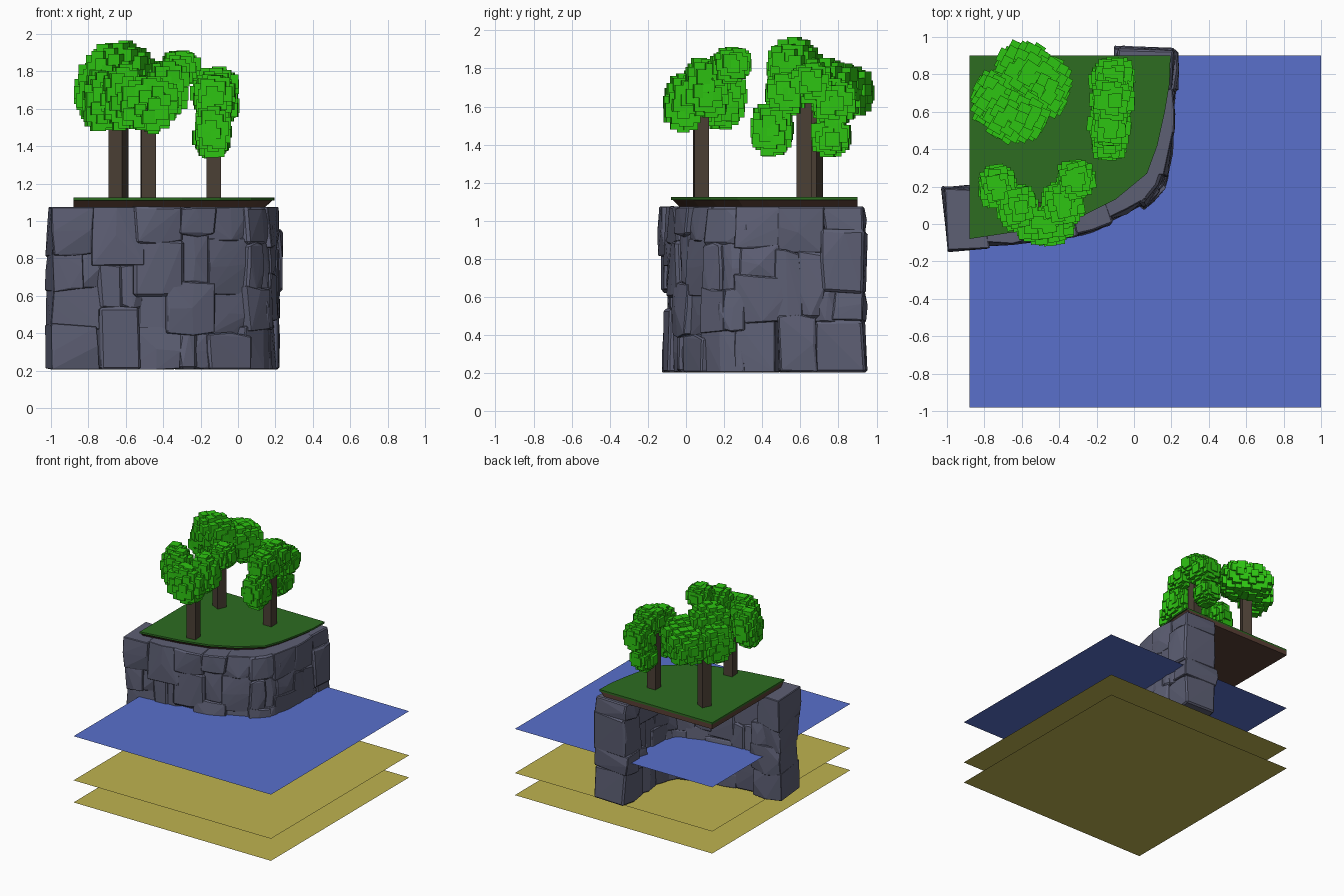
import bpy, bmesh, math, random
from mathutils import Vector, Matrix

if "Cube" in bpy.data.objects:
    bpy.data.objects.remove(bpy.data.objects["Cube"])

random.seed(11)
R = random.uniform

def mat(name, rgb):
    m = bpy.data.materials.new(name)
    m.diffuse_color = (*rgb, 1)
    m.use_nodes = True
    m.node_tree.nodes["Principled BSDF"].inputs["Base Color"].default_value = m.diffuse_color
    return m

LEAF = mat("leaf_green", (0.027, 0.56, 0.006))
GRASS = mat("grass_green", (0.026, 0.15, 0.015))
WATER = mat("water_blue", (0.1, 0.16, 0.6))
SAND = mat("sand", (0.52, 0.45, 0.08))
ROCK = mat("rock_grey", (0.11, 0.115, 0.175))
BARK = mat("bark", (0.07, 0.05, 0.035))
SOIL = mat("soil", (0.1, 0.05, 0.035))

def finish(bm, name, m):
    me = bpy.data.meshes.new(name)
    bm.to_mesh(me)
    bm.free()
    me.materials.append(m)
    ob = bpy.data.objects.new(name, me)
    bpy.context.collection.objects.link(ob)
    return ob

# Flat sheets: sea bed, sand and water
def sheet(name, z, m):
    bm = bmesh.new()
    bm.faces.new([bm.verts.new((x, y, z)) for x, y in
                  ((-.88, -.98), (1, -.98), (1, .9), (-.88, .9))])
    finish(bm, name, m)

sheet("sea_bed", 0, SAND)
sheet("sand_layer", .19, SAND)
sheet("water_surface", .57, WATER)

# Land plates: two straight sides, one curved edge
EDGE = [(-.88, -.08), (-.55, -.03), (-.3, .03), (-.1, .13), (.07, .27),
        (.125, .42), (.165, .6), (.19, .75), (.195, .9)]

def plate(name, z0, z1, k0, k1, m):
    bm = bmesh.new()
    rings = []
    for z, k in ((z0, k0), (z1, k1)):
        pts = [(-.88, .9)] + [(-.88 + (x + .88) * k, .9 + (y - .9) * k) for x, y in EDGE]
        rings.append([bm.verts.new((x, y, z)) for x, y in pts])
    a, b = rings
    n = len(a)
    bm.faces.new(a[::-1])
    bm.faces.new(b)
    for i in range(n):
        j = (i + 1) % n
        bm.faces.new((a[i], a[j], b[j], b[i]))
    finish(bm, name, m)

plate("soil_plate", 1.07, 1.11, .95, .99, SOIL)
plate("grass_plate", 1.11, 1.125, 1, 1, GRASS)

# Curved rock wall: chipped blocks laid along the outer cliff line
LINE = [Vector(p) for p in ((-.975, -.12), (-.6, -.08), (-.25, -.03), (.03, .07),
                            (.165, .22), (.195, .45), (.215, .92))]
SEG = [(b - a).length for a, b in zip(LINE, LINE[1:])]
TOTAL = sum(SEG)

def along(d):
    for a, b, s in zip(LINE, LINE[1:], SEG):
        if d <= s or b is LINE[-1]:
            return a.lerp(b, d / s)
        d -= s

def block(bm, d0, d1, z0, z1, depth):
    push = R(-.02, .025)
    p, q = along(d0), along(d1)
    t = (q - p).normalized()
    nrm = Vector((t.y, -t.x))
    tmp = bmesh.new()
    for base in (p - t * .012, (p + q) / 2, q + t * .012):
        if base == (p + q) / 2:
            base = along((d0 + d1) / 2)
        for o in (push, -depth + R(-.02, .02)):
            for z in (z0 - .008, (z0 + z1) / 2, z1 + .008):
                c = base + nrm * (o + R(-.016, .016)) + t * R(-.012, .012)
                tmp.verts.new((c.x, c.y, min(1.075, max(.205, z + R(-.015, .015)))))
    bmesh.ops.convex_hull(tmp, input=tmp.verts[:])
    bmesh.ops.delete(tmp, geom=[v for v in tmp.verts if not v.link_faces], context='VERTS')
    sharp = [e for e in tmp.edges if len(e.link_faces) == 2 and e.calc_face_angle() > .7]
    bmesh.ops.bevel(tmp, geom=sharp, offset=.016, segments=1, affect='EDGES', clamp_overlap=True)
    me = bpy.data.meshes.new("tmp")
    tmp.to_mesh(me)
    tmp.free()
    bm.from_mesh(me)
    bpy.data.meshes.remove(me)

bm = bmesh.new()
COLS = 9
cuts = [TOTAL * i / COLS for i in range(COLS + 1)]
for i in range(COLS):
    z = .205
    while z < 1.06:
        h = R(.14, .34)
        if 1.075 - z - h < .12:
            h = 1.075 - z
        a = cuts[i] + (R(-.035, .035) if i else 0)
        b = cuts[i + 1] + (R(-.035, .035) if i < COLS - 1 else 0)
        depth = .30 if i in (0, COLS - 1) else .25
        if b - a > .19 and R(0, 1) < .4:
            mid = (a + b) / 2 + R(-.02, .02)
            block(bm, a, mid, z, z + h, depth)
            block(bm, mid, b, z, z + h, depth)
        else:
            block(bm, a, b, z, z + h, depth)
        z += h
finish(bm, "rock_wall", ROCK)

# Trees: square trunk plus leaf cubes scattered over overlapping lobes
def trunk(name, x, y, w, top, turn):
    bm = bmesh.new()
    M = Matrix.Translation((x, y, (1.12 + top) / 2)) @ Matrix.Rotation(turn, 4, 'Z') \
        @ Matrix.Diagonal((w, w, top - 1.12, 1))
    bmesh.ops.create_cube(bm, size=1, matrix=M)
    finish(bm, name, BARK)

def foliage(name, lobes, turn):
    bm = bmesh.new()
    for cx, cy, cz, rx, ry, rz in lobes:
        half = .036
        n = int(26 + 420 * (rx * ry + ry * rz + rx * rz) / 1.2)
        for k in range(n):
            # even spread over the lobe surface
            h = 1 - 2 * (k + .5) / n
            r, a = math.sqrt(1 - h * h), k * 2.39996
            s = R(.9, 1.04)
            pos = Vector((cx + (rx - half) * r * math.cos(a) * s,
                          cy + (ry - half) * r * math.sin(a) * s,
                          cz + (rz - half) * h * s))
            M = Matrix.Translation(pos) @ Matrix.Rotation(turn + R(-.12, .12), 4, 'Z')
            bmesh.ops.create_cube(bm, size=R(.058, .078), matrix=M)
    finish(bm, name, LEAF)

trunk("back_trunk", -.64, .665, .08, 1.72, -.45)
trunk("front_trunk", -.48, .08, .078, 1.6, .08)
trunk("side_trunk", -.13, .62, .078, 1.7, 0)

# Back tree: broad crown, high in front and lower behind
foliage("back_leaves", [(-.63, .57, 1.81, .18, .14, .16), (-.75, .66, 1.69, .125, .17, .17),
                        (-.58, .83, 1.68, .17, .15, .15), (-.46, .74, 1.70, .13, .17, .16)], -.5)
# Front tree: V shape in plan
foliage("front_leaves", [(-.48, -.01, 1.62, .17, .11, .16), (-.62, .09, 1.66, .12, .13, .18),
                         (-.73, .2, 1.64, .11, .12, .17), (-.38, .11, 1.70, .12, .13, .17),
                         (-.31, .24, 1.82, .11, .11, .10)], .1)
# Side tree: arch shape seen from the side
foliage("side_leaves", [(-.135, .45, 1.48, .105, .12, .15), (-.13, .53, 1.67, .12, .12, .12),
                        (-.12, .66, 1.72, .125, .13, .11), (-.11, .78, 1.62, .12, .12, .13),
                        (-.14, .76, 1.44, .10, .11, .11)], -.03)
